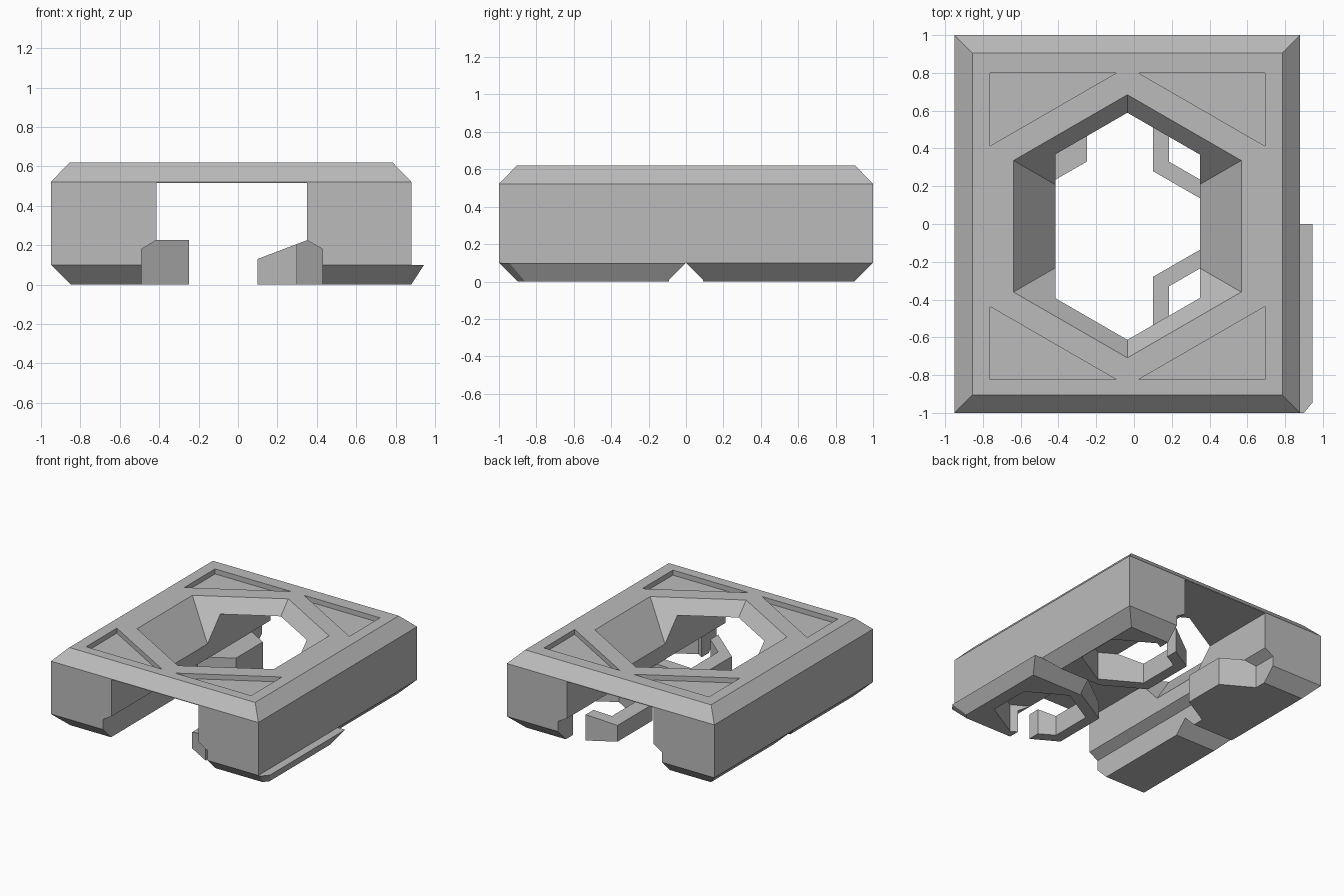
import bpy, bmesh, math
from mathutils import Vector

cube = bpy.data.objects.get("Cube")
if cube:
    bpy.data.objects.remove(cube, do_unlink=True)

grey = bpy.data.materials.new("light_grey")
grey.use_nodes = True
colour = (0.5, 0.5, 0.5, 1)
grey.diffuse_color = colour
grey.node_tree.nodes["Principled BSDF"].inputs["Base Color"].default_value = colour

MID_X, MID_Y = -0.035, -0.012
LEFT, RIGHT = -0.95, 0.88


def finish(name, bm):
    bmesh.ops.recalc_face_normals(bm, faces=bm.faces)
    mesh = bpy.data.meshes.new(name)
    bm.to_mesh(mesh)
    bm.free()
    mesh.materials.append(grey)
    obj = bpy.data.objects.new(name, mesh)
    bpy.context.collection.objects.link(obj)
    return obj


def loft(name, bottom, top):
    """Solid between two matching rings of 3D points."""
    bm = bmesh.new()
    a = [bm.verts.new(p) for p in bottom]
    b = [bm.verts.new(p) for p in top]
    n = len(a)
    bm.faces.new(a)
    bm.faces.new(b)
    for i in range(n):
        j = (i + 1) % n
        bm.faces.new((a[i], a[j], b[j], b[i]))
    return finish(name, bm)


def level(points, z):
    return [(x, y, z) for x, y in points]


def prism(name, points, z0, z1):
    return loft(name, level(points, z0), level(points, z1))


def rect(x0, x1, y0, y1):
    return [(x0, y0), (x1, y0), (x1, y1), (x0, y1)]


def hexagon(cx, cy, apothem):
    r = apothem / math.cos(math.pi / 6)
    return [(cx + r * math.sin(i * math.pi / 3), cy + r * math.cos(i * math.pi / 3))
            for i in range(6)]


def cut(obj, cutters):
    for c in cutters:
        mod = obj.modifiers.new("cut", 'BOOLEAN')
        mod.operation, mod.solver, mod.object = 'DIFFERENCE', 'EXACT', c
    bpy.context.view_layer.update()
    deps = bpy.context.evaluated_depsgraph_get()
    mesh = bpy.data.meshes.new_from_object(obj.evaluated_get(deps))
    obj.modifiers.clear()
    obj.data = mesh


# Cutter: long channel with a wider foot recess
profile = [(-0.49, -0.1), (-0.49, 0.18), (-0.415, 0.225), (-0.415, 0.517),
           (0.35, 0.517), (0.35, 0.225), (0.43, 0.18), (0.43, -0.1)]
channel = loft("channel_cutter", [(x, -1.2, z) for x, z in profile],
               [(x, 1.2, z) for x, z in profile])

# Cutter: tapered hexagonal opening in the roof
slope, top_z, hex_a = 0.8, 0.62, 0.603
low, high = 0.2, 0.72
opening = loft("opening_cutter",
               level(hexagon(MID_X, MID_Y, hex_a + (low - top_z) * slope), low),
               level(hexagon(MID_X, MID_Y, hex_a + (high - top_z) * slope), high))

# Cutters: hexagonal sockets and engraved corner triangles
sockets = [prism("socket_cutter", hexagon(0.48, s * 0.5, 0.295), -0.1, 0.225)
           for s in (-1, 1)]
triangles = []
for sx in (-1, 1):
    for sy in (-1, 1):
        pts = [(MID_X + sx * u, MID_Y + sy * v)
               for u, v in ((0.728, 0.812), (0.058, 0.812), (0.728, 0.425))]
        triangles.append(prism("triangle_cutter", pts, 0.58, 0.7))

# Main block with bevelled top rim
bm = bmesh.new()
block = (level(rect(LEFT, RIGHT, -1, 1), 0.1) + level(rect(LEFT, RIGHT, -1, 1), 0.522)
         + level(rect(-0.855, 0.785, -0.905, 0.905), top_z))
for p in block:
    bm.verts.new(p)
bmesh.ops.convex_hull(bm, input=bm.verts)
bmesh.ops.dissolve_limit(bm, angle_limit=0.01, verts=bm.verts, edges=bm.edges)
cut(finish("main_block", bm), [channel, opening] + sockets + triangles)

# Feet with bevelled undersides
for side, x_top, x_low in (("right", LEFT, -0.85), ("left", RIGHT, 0.78)):
    inner = MID_X
    for end, s in (("front", -1), ("back", 1)):
        if side == "left" and end == "front":
            # this foot has a projecting ledge with a clipped corner
            top = [(inner, 0), (0.945, 0), (0.945, -0.945), (0.9, -1), (inner, -1)]
            bottom = [(inner, -0.1), (0.88, -0.1), (0.88, -0.86), (0.845, -0.9),
                      (inner, -0.9)]
        else:
            top = rect(inner, x_top, 0, s)
            bottom = rect(inner, x_low, s * 0.1, s * 0.9)
        foot = loft(f"{end}_{side}_foot", level(bottom, 0), level(top, 0.1))
        cut(foot, [channel] + (sockets if side == "left" else []))

for c in [channel, opening] + sockets + triangles:
    bpy.data.objects.remove(c, do_unlink=True)

# Hooked clips: partial hexagonal rings with sloping tops
clip = [(0.43, 0.09), (0.1, 0.28), (0.1, 0.72), (0.3, 0.835),
        (0.3, 0.736), (0.185, 0.67), (0.185, 0.33), (0.43, 0.189)]
for end, s in (("front", -1), ("back", 1)):
    pts = [(x, s * y) for x, y in clip]
    loft(f"{end}_clip", level(pts, 0),
         [(x, y, 0.13 + (x - 0.1) * 0.38) for x, y in pts])

# Solid connector peg matching the sockets
prism("connector_peg", [(-0.5, 0.186), (-0.25, 0.33), (-0.25, 0.67), (-0.5, 0.814)],
      0, 0.225)
